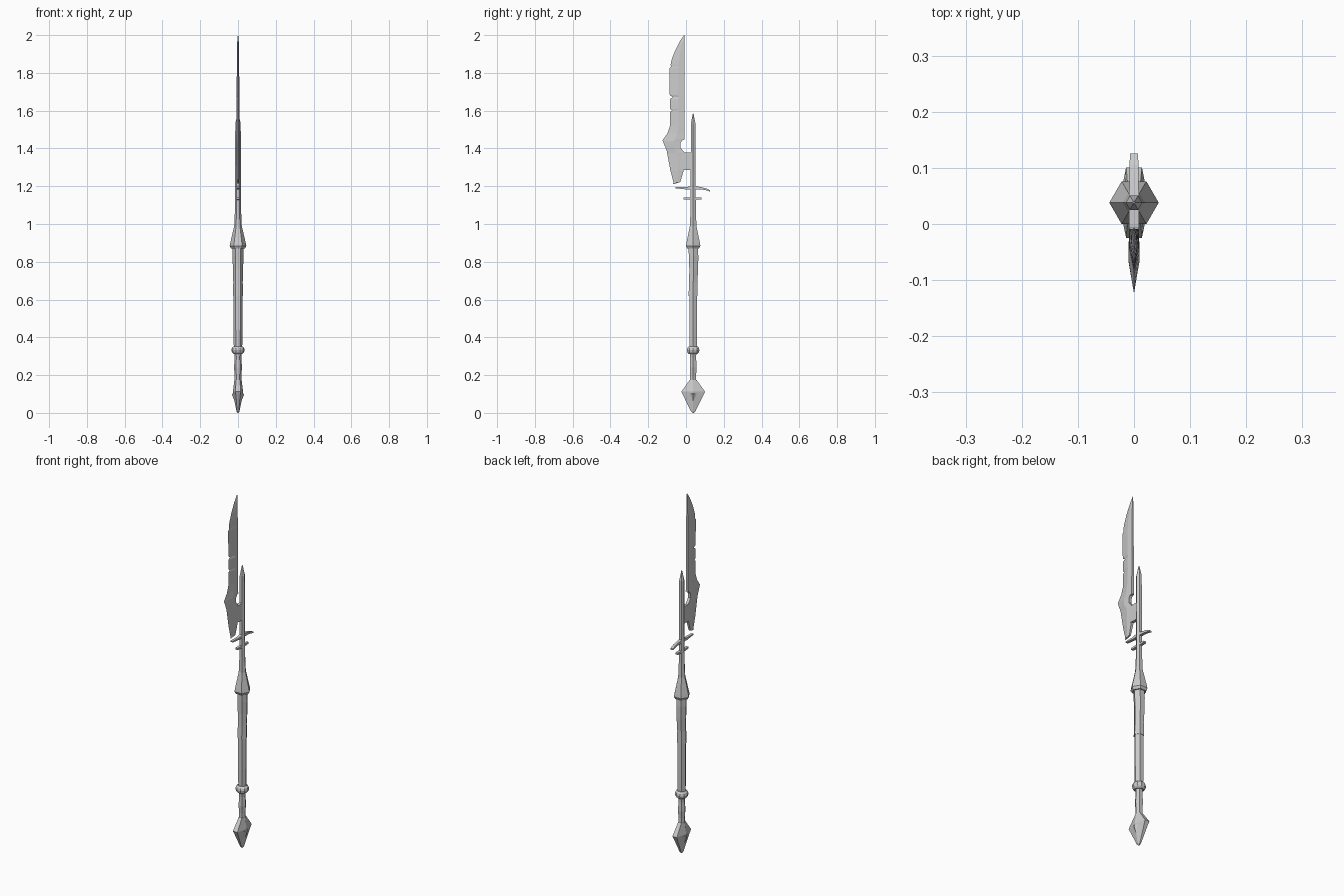
import bpy, math

AXIS = 0.038  # y of the shaft centreline


def make(name, verts, faces):
    me = bpy.data.meshes.new(name)
    me.from_pydata(verts, [], faces)
    me.update()
    ob = bpy.data.objects.new(name, me)
    bpy.context.collection.objects.link(ob)
    return ob


def loft(name, rings):
    """Skin equal-sized closed rings, listed bottom to top, and cap both ends."""
    n = len(rings[0])
    verts = [v for r in rings for v in r]
    faces = [(k * n + i, k * n + (i + 1) % n, (k + 1) * n + (i + 1) % n, (k + 1) * n + i)
             for k in range(len(rings) - 1) for i in range(n)]
    faces.append(tuple(reversed(range(n))))
    faces.append(tuple(range(len(verts) - n, len(verts))))
    return make(name, verts, faces)


def lathe(name, profile, sides=6):
    """Profile entries: radius, z, optional y shift."""
    rings = []
    for p in profile:
        r, z, dy = (*p, 0)[:3]
        rings.append([(r * math.cos(2 * math.pi * i / sides),
                       AXIS + dy + r * math.sin(2 * math.pi * i / sides), z)
                      for i in range(sides)])
    return loft(name, rings)


# Shaft sections
lathe("lower_shaft", [(.019, .13), (.018, .2), (.021, .24), (.018, .29), (.02, .33)])
lathe("middle_grip", [(.022, .33), (.024, .45), (.024, .63)])
lathe("upper_grip", [(.027, .62, -.001), (.025, .69), (.027, .76, .003),
                     (.029, .83, .002), (.028, .88)])
lathe("ring", [(.024, .312), (.032, .32), (.035, .332), (.032, .344), (.024, .352)], 10)
lathe("collar", [(.036, .87), (.044, .884), (.041, .9), (.02, .99), (.016, 1.08)])
lathe("upper_shaft", [(.017, 1.0), (.015, 1.2), (.0145, 1.53), (.002, 1.585)])

# Pommel: flattened diamond with a raised facet on both broad sides
rows = [(.019, .01, .018, .175), (.027, .014, .063, .112), (.024, .011, .052, .09),
        (.008, .004, .012, .008), (.003, .002, .004, 0)]
loft("pommel", [[(a, AXIS, z), (b, AXIS + c, z), (-b, AXIS + c, z),
                 (-a, AXIS, z), (-b, AXIS - c, z), (b, AXIS - c, z)]
                for a, b, c, z in reversed(rows)])
for s, side in ((1, "right"), (-1, "left")):
    make("pommel_facet_" + side,
         [(s * .012, AXIS - .036, .106), (s * .012, AXIS + .036, .106),
          (s * .012, AXIS, .045), (s * .033, AXIS, .1)],
         [(0, 1, 2), (0, 3, 1), (1, 3, 2), (2, 3, 0)])


# Crossguards: thin bars swept along y
def bar(name, path):
    loft(name, [[(-w, y, z - t), (-w, y, z + t), (w, y, z + t), (w, y, z - t)]
                for y, z, w, t in path])


bar("upper_guard", [(-.056, 1.192, .007, .003), (0, 1.189, .008, .006), (.038, 1.194, .009, .01),
                    (.08, 1.189, .008, .006), (.105, 1.184, .008, .005), (.126, 1.176, .007, .004)])
bar("lower_guard", [(-.013, 1.134, .007, .005), (.038, 1.134, .009, .006),
                    (.083, 1.134, .007, .005)])

# Blade: rows of z, cutting edge y, back y, half thickness
blade = [(1.213, -.068, -.06, .003), (1.222, -.0665, -.03, .006), (1.285, -.083, -.012, .009),
         (1.375, -.1, -.004, .01), (1.387, -.102, -.016, .01), (1.405, -.109, -.029, .01),
         (1.43, -.119, -.028, .01), (1.443, -.124, -.02, .01), (1.447, -.122, -.009, .01),
         (1.48, -.098, -.009, .009), (1.52, -.085, -.009, .009),
         (1.592, -.084, -.009, .008), (1.6, -.074, -.009, .008), (1.61, -.086, -.009, .008),
         (1.66, -.086, -.009, .008), (1.672, -.07, -.009, .008), (1.682, -.086, -.009, .008),
         (1.825, -.087, -.009, .006), (1.833, -.078, -.009, .006), (1.842, -.082, -.009, .006),
         (1.87, -.076, -.009, .006), (1.915, -.059, -.009, .005),
         (1.965, -.034, -.009, .004), (2.0, -.01, -.008, .001)]
rings = []
for z, edge, back, h in blade:
    ridge = back + (edge - back) * .42
    rings.append([(-h * .8, back, z), (-h, ridge, z), (0, edge, z), (h, ridge, z), (h * .8, back, z)])
loft("blade", rings)

# Socket joining the blade to the shaft
bar("blade_socket", [(-.03, 1.332, .009, .044), (.0, 1.332, .009, .047), (.03, 1.332, .009, .047)])
